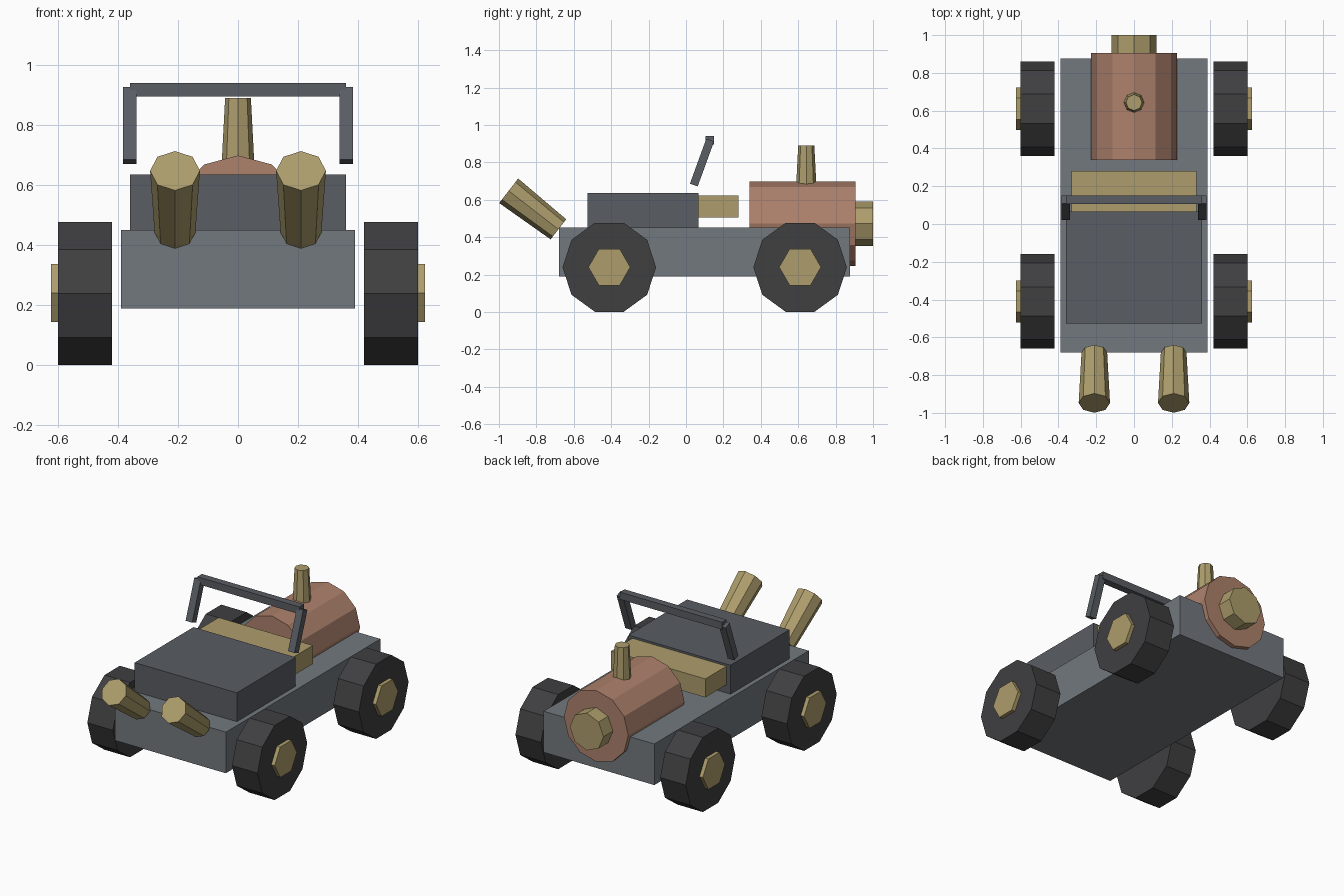
import bpy, bmesh
from math import radians, pi
from mathutils import Matrix, Vector

if "Cube" in bpy.data.objects:
    bpy.data.objects.remove(bpy.data.objects["Cube"])


def paint(name, rgb):
    mat = bpy.data.materials.new(name)
    mat.diffuse_color = (*rgb, 1)
    mat.use_nodes = True
    mat.node_tree.nodes["Principled BSDF"].inputs["Base Color"].default_value = mat.diffuse_color
    return mat


STEEL = paint("steel", (0.17, 0.19, 0.21))
DARK = paint("dark_steel", (0.10, 0.11, 0.125))
RUBBER = paint("rubber", (0.05, 0.05, 0.053))
BRASS = paint("brass", (0.42, 0.34, 0.15))
COPPER = paint("copper", (0.42, 0.22, 0.15))


def finish(name, bm, mat):
    mesh = bpy.data.meshes.new(name)
    bm.to_mesh(mesh)
    bm.free()
    mesh.materials.append(mat)
    obj = bpy.data.objects.new(name, mesh)
    bpy.context.collection.objects.link(obj)
    return obj


def box(name, centre, size, mat, tilt=0):
    bm = bmesh.new()
    m = (Matrix.Translation(centre) @ Matrix.Rotation(radians(tilt), 4, 'X')
         @ Matrix.Diagonal((*size, 1)))
    bmesh.ops.create_cube(bm, size=1, matrix=m)
    return finish(name, bm, mat)


def tube(name, start, end, r1, r2, sides, mat):
    # closed prism or tapered cylinder between two points
    a, b = Vector(start), Vector(end)
    d = b - a
    if abs(d.x) > 0:
        rot = Matrix.Rotation(pi / 2 if d.x > 0 else -pi / 2, 4, 'Y')
    else:
        rot = Vector((0, 0, 1)).rotation_difference(d).to_matrix().to_4x4()
    bm = bmesh.new()
    bmesh.ops.create_cone(bm, cap_ends=True, segments=sides, radius1=r1, radius2=r2,
                          depth=d.length, matrix=Matrix.Translation((a + b) / 2) @ rot)
    return finish(name, bm, mat)


# body
box("chassis", (0, 0.0985, 0.32), (0.78, 1.555, 0.262), STEEL)
box("hood", (0, -0.23, 0.54), (0.72, 0.592, 0.19), DARK)
box("seat", (0, 0.169, 0.563), (0.664, 0.222, 0.118), BRASS)

# boiler with end cap and chimney
tube("boiler", (0, 0.34, 0.472), (0, 0.905, 0.472), 0.227, 0.227, 12, COPPER)
tube("boiler_cap", (0, 0.88, 0.472), (0, 1.0, 0.472), 0.119, 0.119, 8, BRASS)
tube("chimney", (0, 0.643, 0.66), (0, 0.643, 0.89), 0.055, 0.043, 8, BRASS)

# windscreen frame
box("windscreen_bar", (0, 0.128, 0.918), (0.72, 0.046, 0.046), DARK)

for side, s in (("left", -1), ("right", 1)):
    box(f"windscreen_post_{side}", (s * 0.361, 0.0855, 0.799),
        (0.046, 0.044, 0.256), DARK, -20)
    tube(f"headlight_{side}", (s * 0.21, -0.682, 0.442), (s * 0.21, -0.948, 0.648),
         0.068, 0.083, 8, BRASS)
    # wheels and hubs
    for end, y in (("front", -0.41), ("rear", 0.61)):
        tube(f"{end}_wheel_{side}", (s * 0.42, y, 0.239), (s * 0.60, y, 0.239),
             0.25, 0.25, 10, RUBBER)
        tube(f"{end}_hub_{side}", (s * 0.58, y, 0.24), (s * 0.624, y, 0.24),
             0.112, 0.112, 6, BRASS)
